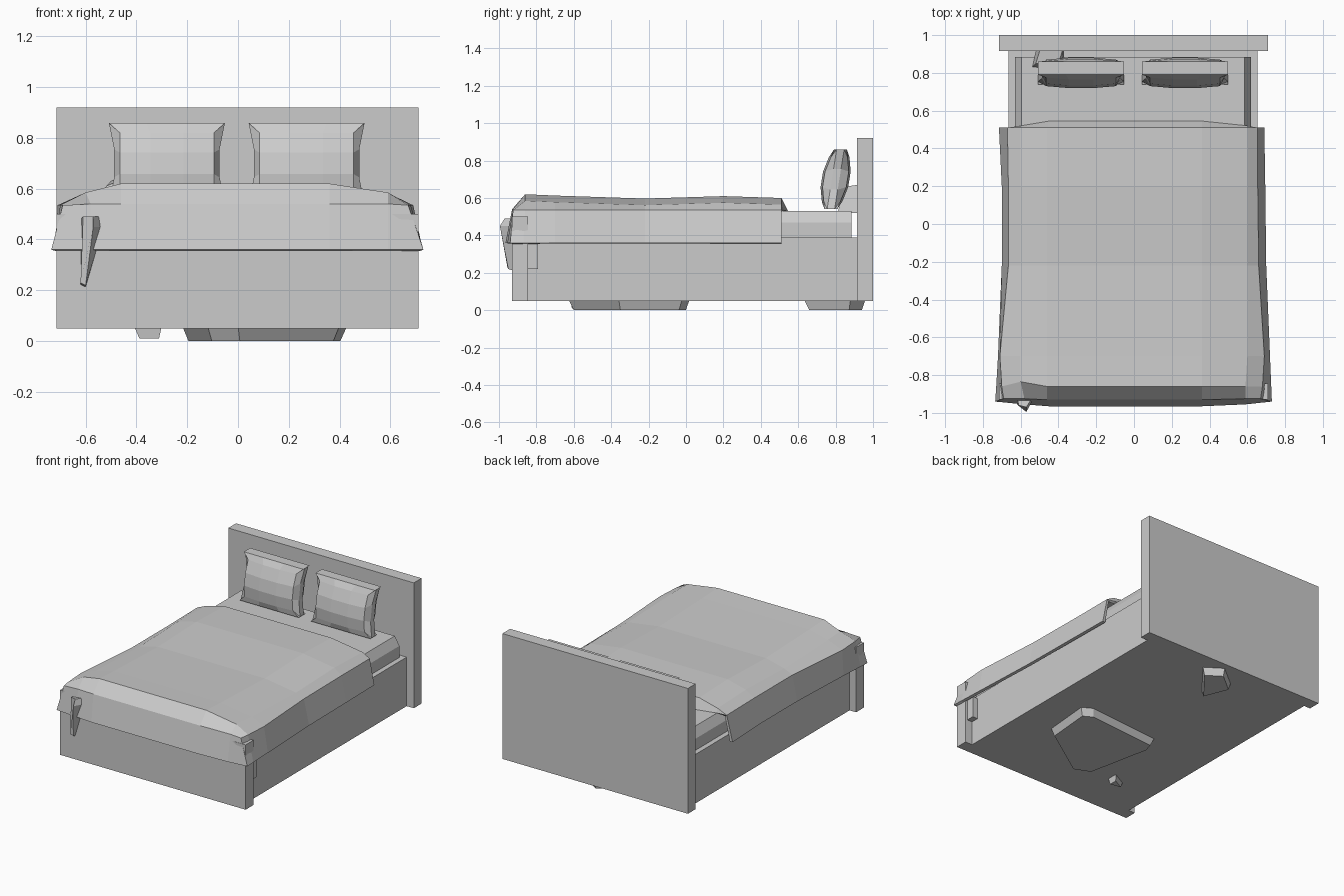
import bpy, bmesh
from mathutils import Vector

cube = bpy.data.objects.get("Cube")
if cube:
    bpy.data.objects.remove(cube, do_unlink=True)

grey = bpy.data.materials.new("light grey")
grey.use_nodes = True
GREY = (0.6, 0.6, 0.6, 1)
grey.diffuse_color = GREY
grey.node_tree.nodes["Principled BSDF"].inputs["Base Color"].default_value = GREY


def finish(name, bm, recalc=True):
    if recalc:
        bmesh.ops.recalc_face_normals(bm, faces=bm.faces)
    mesh = bpy.data.meshes.new(name)
    bm.to_mesh(mesh)
    bm.free()
    mesh.materials.append(grey)
    obj = bpy.data.objects.new(name, mesh)
    bpy.context.collection.objects.link(obj)
    return obj


def box(name, low, high):
    bm = bmesh.new()
    bmesh.ops.create_cube(bm, size=1)
    low, high = Vector(low), Vector(high)
    for v in bm.verts:
        v.co = (low + high) / 2 + v.co * (high - low)
    return finish(name, bm)


def prism(name, bottom, top):
    """Solid between two matching outlines."""
    bm = bmesh.new()
    a = [bm.verts.new(p) for p in bottom]
    b = [bm.verts.new(p) for p in top]
    bm.faces.new(a)
    bm.faces.new(b)
    for i in range(len(a)):
        j = (i + 1) % len(a)
        bm.faces.new((a[i], a[j], b[j], b[i]))
    return finish(name, bm)


def grid_faces(bm, rows):
    verts = [[bm.verts.new(p) for p in row] for row in rows]
    for r, s in zip(verts, verts[1:]):
        for i in range(len(r) - 1):
            bm.faces.new((r[i], s[i], s[i + 1], r[i + 1]))


# Frame
box("headboard", (-0.715, 0.915, 0.05), (0.71, 1, 0.92))
box("footboard", (-0.715, -0.93, 0.05), (0.71, -0.845, 0.5))
box("bed_base", (-0.665, -0.85, 0.05), (0.655, 0.92, 0.39))
box("rail_bracket", (0.65, -0.845, 0.22), (0.695, -0.79, 0.37))

# Mattress with sloped upper side edges
section = [(-0.63, 0.38), (0.62, 0.38), (0.62, 0.47), (0.585, 0.53),
           (-0.595, 0.53), (-0.63, 0.47)]
prism("mattress", [(x, -0.84, z) for x, z in section],
      [(x, 0.885, z) for x, z in section])

# Blanket: cross-sections from head to foot, then the front drop
stations = [  # y, left hem, left fold, right fold, right hem, top height
    (0.51, -0.715, -0.67, 0.655, 0.69, 0.6),
    (0.2, -0.7, -0.665, 0.655, 0.695, 0.61),
    (-0.22, -0.7, -0.665, 0.66, 0.7, 0.597),
    (-0.7, -0.72, -0.71, 0.69, 0.72, 0.613),
]
rows = []
for y, lh, lf, rf, rh, z in stations:
    rows.append([(lh, y, 0.36), (lf, y, 0.535), (-0.6, y, z - 0.035), (-0.46, y, z),
                 (0.36, y, z), (0.6, y, z - 0.035), (rf, y, 0.535), (rh, y, 0.36)])
head = rows[0]
flap = [head[0], head[1], (-0.6, 0.52, 0.535), (-0.45, 0.545, 0.53),
        (0.36, 0.545, 0.53), (0.6, 0.52, 0.535), head[6], head[7]]
left_corner, right_corner = (-0.735, -0.94, 0.36), (0.73, -0.94, 0.36)
rows.append([(-0.73, -0.87, 0.36), (-0.7, -0.86, 0.535), (-0.6, -0.835, 0.585),
             (-0.46, -0.86, 0.62), (0.36, -0.86, 0.62), (0.59, -0.86, 0.585),
             (0.68, -0.86, 0.535), (0.727, -0.87, 0.36)])
rows.append([left_corner, (-0.69, -0.925, 0.535), (-0.58, -0.925, 0.54), (-0.46, -0.93, 0.54),
             (0.36, -0.93, 0.54), (0.59, -0.925, 0.54), (0.67, -0.925, 0.535), right_corner])
rows.append([left_corner, left_corner, (-0.58, -0.955, 0.36), (-0.45, -0.965, 0.36),
             (0.36, -0.965, 0.36), (0.59, -0.955, 0.36), right_corner, right_corner])
bm = bmesh.new()
grid_faces(bm, [flap] + rows)
bmesh.ops.remove_doubles(bm, verts=bm.verts, dist=0.0005)
blanket = finish("blanket", bm, recalc=False)
thick = blanket.modifiers.new("thickness", "SOLIDIFY")
thick.thickness = 0.02
thick.offset = -1


# Pillows: ring stack from front panel through the seam to the back panel
def pillow(name, cx):
    steps = (-1, -0.35, 0.35, 1)
    bm = bmesh.new()
    for side in (-1, 1):
        pts = []
        for v in (-1.25, *steps, 1.25):
            row = []
            for u in (-1.25, *steps, 1.25):
                rim = max(abs(u), abs(v)) > 1
                pu, pv = max(-1, min(1, u)), max(-1, min(1, v))
                if rim:
                    pinch = 1 - 0.09 * (abs(u) < 1 or abs(v) < 1)
                    x = pu * 0.228 * (pinch if abs(u) > 1 else 1)
                    z = pv * 0.158
                    depth = 0.02 + 0.015 * (abs(u) <= 1)
                else:
                    x, z = pu * 0.185, pv * 0.12
                    depth = 0.078 - 0.012 * pu * pu - 0.022 * pv * pv
                row.append((cx + x, 0.8 + side * depth + 0.16 * z, 0.7 + z))
            pts.append(row)
        grid_faces(bm, pts)
    # Join the front and back rims
    edges = [e for e in bm.edges if e.is_boundary]
    bmesh.ops.bridge_loops(bm, edges=edges)
    finish(name, bm)


pillow("right_pillow", -0.28)
pillow("left_pillow", 0.27)

# Crumpled cloth beside the pillow
prism("crumpled_cloth",
      [(-0.54, 0.83, 0.52), (-0.37, 0.81, 0.52), (-0.37, 0.915, 0.52), (-0.52, 0.915, 0.52)],
      [(-0.52, 0.85, 0.61), (-0.4, 0.85, 0.66), (-0.38, 0.915, 0.67), (-0.5, 0.915, 0.63)])

# Loose sheet corner hanging at the foot
prism("hanging_sheet_corner",
      [(-0.62, -0.92, 0.48), (-0.54, -0.92, 0.49), (-0.53, -0.92, 0.45),
       (-0.6, -0.92, 0.21), (-0.62, -0.92, 0.22)],
      [(-0.61, -0.96, 0.49), (-0.57, -0.97, 0.49), (-0.57, -0.995, 0.45),
       (-0.6, -0.95, 0.22), (-0.62, -0.955, 0.23)])


# Items under the bed, narrowing towards the floor
def floor_lump(name, outline, shrink, floor=0):
    cx = sum(p[0] for p in outline) / len(outline)
    cy = sum(p[1] for p in outline) / len(outline)
    prism(name, [(cx + (x - cx) * shrink, cy + (y - cy) * shrink, floor) for x, y in outline],
          [(x, y, 0.06) for x, y in outline])


floor_lump("large_lump_under_bed",
           [(0.4, -0.36), (0.43, -0.02), (0.36, 0.02), (-0.2, -0.03),
            (-0.22, -0.1), (-0.12, -0.58), (0.0, -0.63)], 0.92)
floor_lump("small_lump_under_bed",
           [(0.16, 0.88), (0.04, 0.96), (-0.12, 0.83), (-0.04, 0.63)], 0.85)
floor_lump("tiny_lump_under_bed",
           [(-0.41, -0.6), (-0.3, -0.54), (-0.3, -0.62)], 0.7, 0.01)
